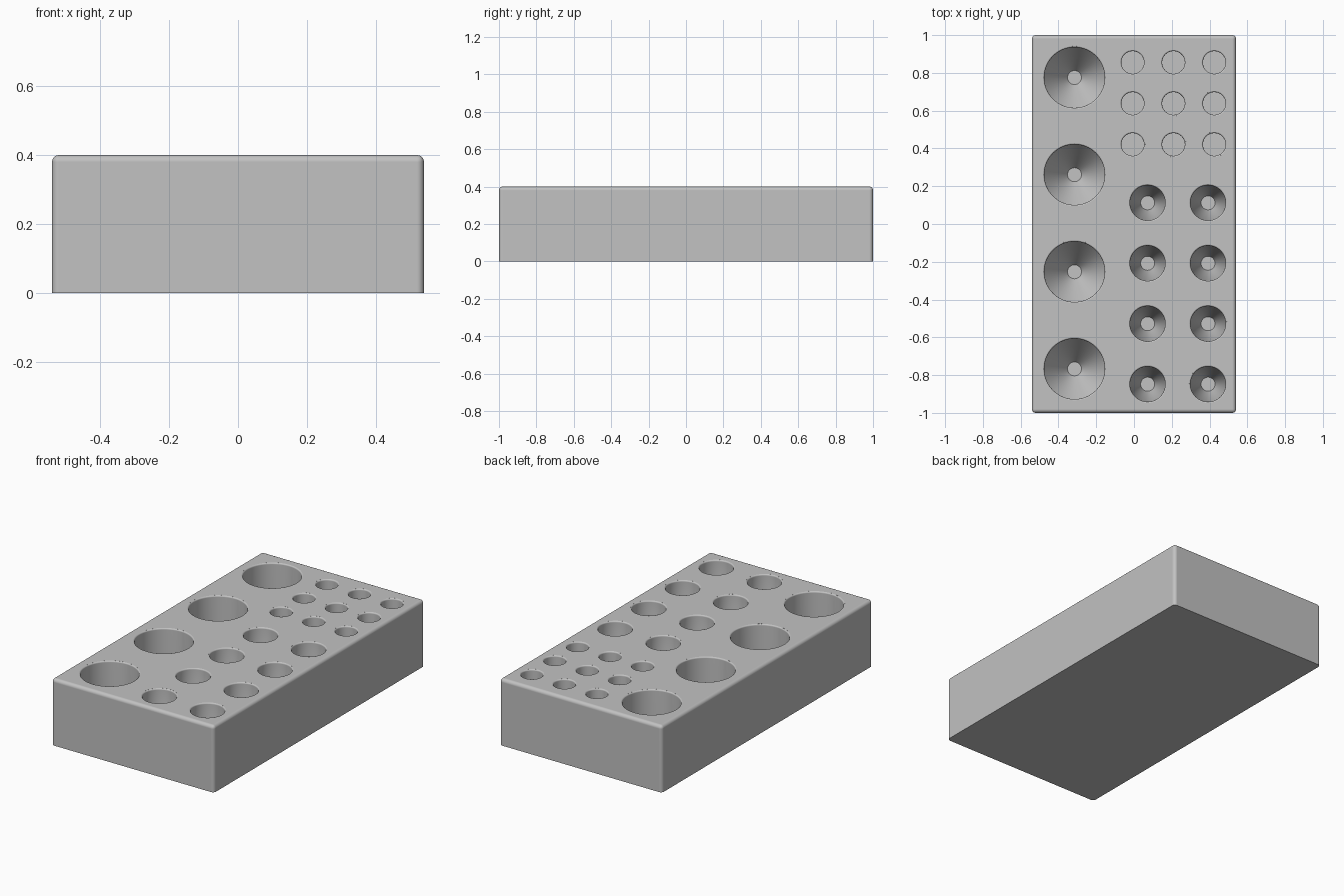
import bpy, bmesh, math

if "Cube" in bpy.data.objects:
    bpy.data.objects.remove(bpy.data.objects["Cube"])

W, L, H = 1.08, 2.0, 0.4      # block size
EDGE = 0.02                   # rounding of the outer edges
RIM = 0.008                   # rounding of the hole rims
SIDES = 64

grey = bpy.data.materials.new("light grey")
grey.diffuse_color = (0.54, 0.54, 0.54, 1)
grey.use_nodes = True
grey.node_tree.nodes["Principled BSDF"].inputs["Base Color"].default_value = grey.diffuse_color


def make_object(name, bm):
    bmesh.ops.recalc_face_normals(bm, faces=bm.faces[:])
    mesh = bpy.data.meshes.new(name)
    bm.to_mesh(mesh)
    bm.free()
    mesh.materials.append(grey)
    obj = bpy.data.objects.new(name, mesh)
    bpy.context.collection.objects.link(obj)
    return obj


def add_plug(bm, x, y, outer, straight, depth, tip):
    """Solid of revolution: rounded rim, straight wall, then a cone to a flat tip."""
    r = outer - RIM
    profile = [(outer, H + 0.02)]
    for deg in (80, 60, 40, 20, 0):
        a = math.radians(deg)
        profile.append((outer - RIM * math.cos(a), H - RIM + RIM * math.sin(a)))
    profile.append((r, H - straight))
    if depth > straight:
        profile.append((tip, H - depth))
    rings = []
    for rad, z in profile:
        rings.append([bm.verts.new((x + rad * math.cos(2 * math.pi * i / SIDES),
                                    y + rad * math.sin(2 * math.pi * i / SIDES), z))
                      for i in range(SIDES)])
    for a, b in zip(rings, rings[1:]):
        for i in range(SIDES):
            j = (i + 1) % SIDES
            bm.faces.new((a[i], a[j], b[j], b[i]))
    bm.faces.new(rings[0])
    bm.faces.new(rings[-1])


# Block with rounded top and upright edges, sharp underneath
bm = bmesh.new()
bmesh.ops.create_cube(bm, size=1)
for v in bm.verts:
    v.co = (v.co.x * W, v.co.y * L, (v.co.z + 0.5) * H)
round_edges = [e for e in bm.edges if max(v.co.z for v in e.verts) > H / 2]
bmesh.ops.bevel(bm, geom=round_edges, offset=EDGE, segments=5, profile=0.5,
                affect='EDGES')
block = make_object("holder_block", bm)

# All the holes, gathered in one cutter
bm = bmesh.new()
for i in range(4):            # large holes with tapered bottoms
    add_plug(bm, -0.315, 0.775 - 0.514 * i, 0.168, 0.18, 0.36, 0.037)
for i in range(4):            # medium holes with tapered bottoms
    for x in (0.072, 0.392):
        add_plug(bm, x, 0.112 - 0.32 * i, 0.101, 0.18, 0.36, 0.037)
for i in range(3):            # small straight holes
    for x in (-0.007, 0.209, 0.425):
        add_plug(bm, x, 0.855 - 0.217 * i, 0.068, 0.28, 0.28, 0)
cutter = make_object("hole_cutter", bm)
cutter.hide_render = True

# Cut the holes
bpy.context.view_layer.objects.active = block
block.select_set(True)
cut = block.modifiers.new("holes", 'BOOLEAN')
cut.operation = 'DIFFERENCE'
cut.solver = 'EXACT'
cut.object = cutter
bpy.ops.object.modifier_apply(modifier=cut.name)
bpy.data.objects.remove(cutter, do_unlink=True)

# Smooth curved walls, flat broad faces
bpy.ops.object.shade_smooth_by_angle(angle=math.radians(30))
weighted = block.modifiers.new("flat_faces", 'WEIGHTED_NORMAL')
weighted.keep_sharp = True
